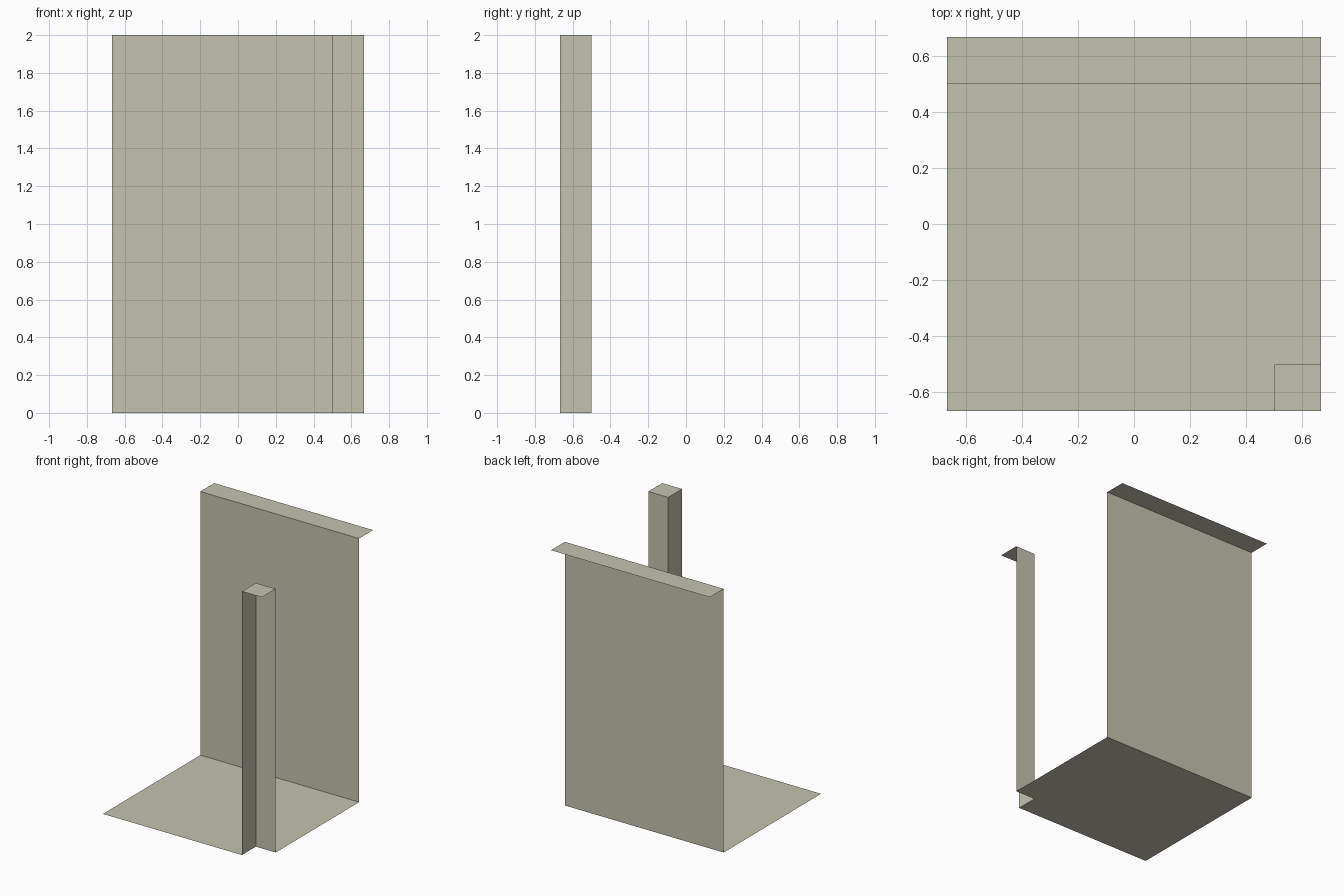
import bpy, bmesh

if "Cube" in bpy.data.objects:
    bpy.data.objects.remove(bpy.data.objects["Cube"])

H = 2.0        # full height
E = 2 / 3      # outer half width
I = 0.5        # inner line of the wall and the corner notch

stone = bpy.data.materials.new("pale stone")
stone.diffuse_color = (0.56, 0.545, 0.43, 1)
stone.use_nodes = True
stone.node_tree.nodes["Principled BSDF"].inputs["Base Color"].default_value = stone.diffuse_color


def sheet(name, points):
    """One flat single-sided panel from its outline."""
    bm = bmesh.new()
    bm.faces.new([bm.verts.new(p) for p in points])
    mesh = bpy.data.meshes.new(name)
    bm.to_mesh(mesh)
    bm.free()
    mesh.materials.append(stone)
    obj = bpy.data.objects.new(name, mesh)
    bpy.context.collection.objects.link(obj)


def level(name, outline, z):
    sheet(name, [(x, y, z) for x, y in outline])


def upright(name, a, b):
    sheet(name, [(*a, 0), (*b, 0), (*b, H), (*a, H)])


# floor with a square notch in the front right corner
level("floor", [(-E, -E), (I, -E), (I, -I), (E, -I), (E, I), (-E, I)], 0)

# back wall and the ledge behind its top edge
upright("back_wall", (-E, I), (E, I))
level("back_ledge", [(-E, I), (E, I), (E, E), (-E, E)], H)

# two narrow walls lining the notch, and the cap over it
upright("notch_side_wall", (I, -E), (I, -I))
upright("notch_back_wall", (I, -I), (E, -I))
level("notch_cap", [(I, -E), (E, -E), (E, -I), (I, -I)], H)
